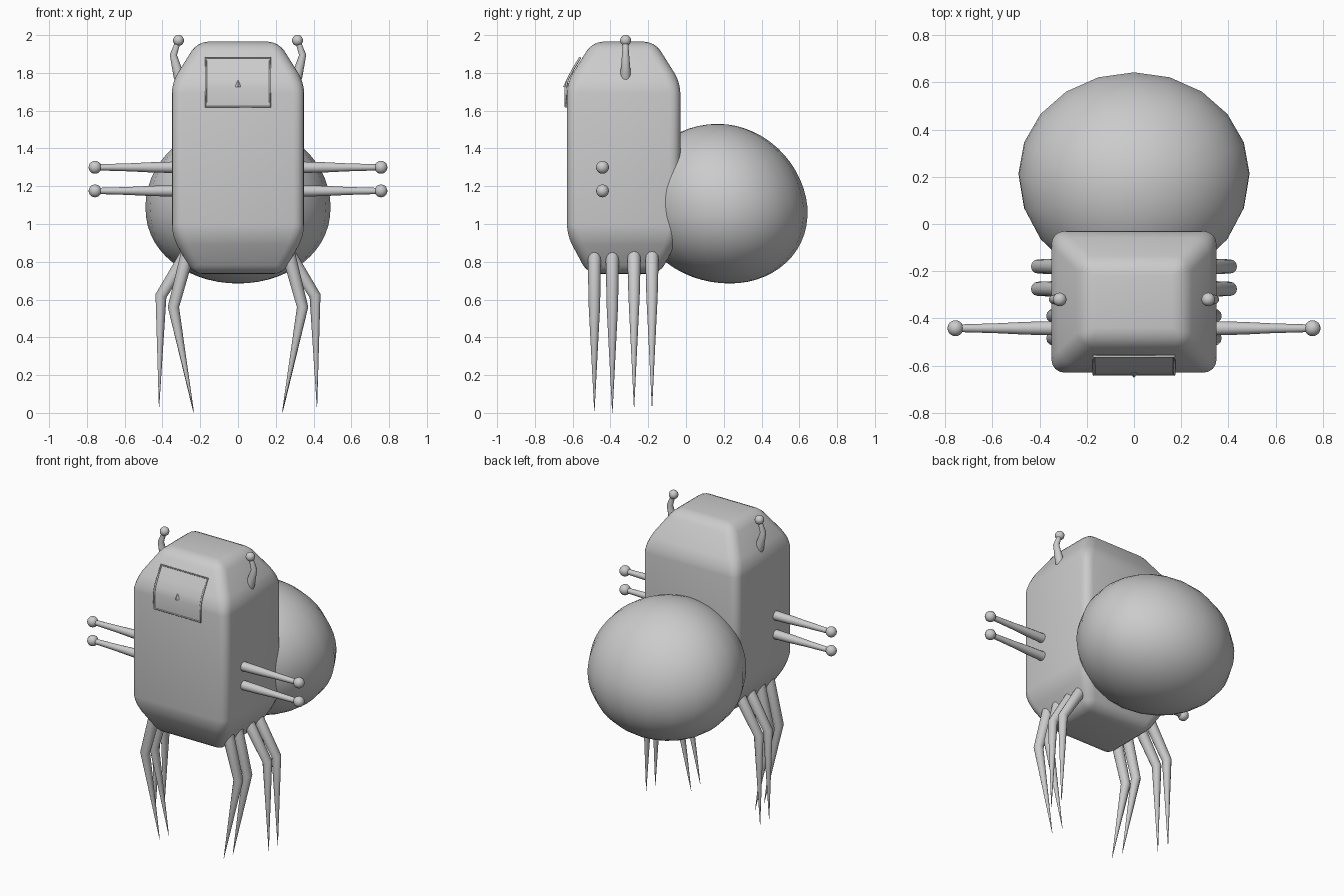
import bpy, bmesh, math
from mathutils import Vector

if "Cube" in bpy.data.objects:
    bpy.data.objects.remove(bpy.data.objects["Cube"])


def finish(name, bm, angle=35, smooth=True):
    me = bpy.data.meshes.new(name)
    bmesh.ops.recalc_face_normals(bm, faces=bm.faces)
    bm.to_mesh(me)
    bm.free()
    ob = bpy.data.objects.new(name, me)
    bpy.context.collection.objects.link(ob)
    if smooth:
        shade(ob, angle)
    return ob


def shade(ob, angle=35):
    bpy.ops.object.select_all(action='DESELECT')
    ob.select_set(True)
    bpy.context.view_layer.objects.active = ob
    bpy.ops.object.shade_smooth_by_angle(angle=math.radians(angle))


def tube(name, points, radii, cyclic=False, res=4):
    """Tapered tube along a path, turned into a mesh."""
    cu = bpy.data.curves.new(name, 'CURVE')
    cu.dimensions = '3D'
    cu.bevel_depth = 1.0
    cu.bevel_resolution = res
    cu.use_fill_caps = True
    sp = cu.splines.new('POLY')
    sp.points.add(len(points) - 1)
    for p, co, r in zip(sp.points, points, radii):
        p.co = (*co, 1)
        p.radius = r
    sp.use_cyclic_u = cyclic
    ob = bpy.data.objects.new(name, cu)
    bpy.context.collection.objects.link(ob)
    bpy.ops.object.select_all(action='DESELECT')
    ob.select_set(True)
    bpy.context.view_layer.objects.active = ob
    bpy.ops.object.convert(target='MESH')
    ob = bpy.context.view_layer.objects.active
    shade(ob, 50)
    return ob


def ball(name, co, r):
    bm = bmesh.new()
    bmesh.ops.create_uvsphere(bm, u_segments=16, v_segments=10, radius=r)
    bmesh.ops.translate(bm, verts=bm.verts, vec=Vector(co))
    return finish(name, bm)


# Body: stacked rectangles with rounded edges
bm = bmesh.new()
rings = []
for z, hx, hy in [(0.735, 0.24, 0.19), (0.94, 0.35, 0.30),
                  (1.75, 0.35, 0.30), (1.965, 0.215, 0.165)]:
    rings.append([bm.verts.new((sx * hx, -0.33 + sy * hy, z))
                  for sx, sy in [(-1, -1), (1, -1), (1, 1), (-1, 1)]])
bm.faces.new(rings[0])
bm.faces.new(rings[-1])
for a, b in zip(rings, rings[1:]):
    for i in range(4):
        j = (i + 1) % 4
        bm.faces.new((a[i], a[j], b[j], b[i]))
bmesh.ops.recalc_face_normals(bm, faces=bm.faces)
bmesh.ops.bevel(bm, geom=bm.edges[:], offset=0.055, segments=4, profile=0.5,
                affect='EDGES', clamp_overlap=True)
finish("body", bm)

# Abdomen: 20-sided egg, fuller underneath and leaning forward at the top
bm = bmesh.new()
bmesh.ops.create_uvsphere(bm, u_segments=20, v_segments=28, radius=1)
for v in bm.verts:
    x, y, z = v.co
    z = 0.44 * z if z > 0 else -0.405 * abs(z) ** 0.93
    y *= 0.43 if y > 0 else 0.47
    v.co = (0.49 * x, 0.213 + y - (0.1 if z > 0 else 0.05) * z, 1.09 + z)
finish("abdomen", bm)

# Face panel wrapped over the front bend, with a thin frame
bend = [(-0.636, 1.62), (-0.638, 1.72), (-0.626, 1.765), (-0.60, 1.815), (-0.561, 1.88)]
bm = bmesh.new()
cols = [[bm.verts.new((x, y, z)) for y, z in bend] for x in (-0.17, 0.17)]
for i in range(len(bend) - 1):
    bm.faces.new((cols[0][i], cols[1][i], cols[1][i + 1], cols[0][i + 1]))
finish("face_panel", bm)
loop = [(-0.17, y, z) for y, z in bend] + [(0.17, y, z) for y, z in reversed(bend)]
tube("face_frame", loop, [0.006] * len(loop), cyclic=True, res=2)

# Nose
bm = bmesh.new()
bmesh.ops.create_cone(bm, cap_ends=True, segments=4, radius1=0.018, radius2=0.002, depth=0.035)
bmesh.ops.translate(bm, verts=bm.verts, vec=(0, -0.633, 1.742))
finish("nose", bm, smooth=False)

for side, s in (("left", -1), ("right", 1)):
    # Arms with ball hands
    for i, z in enumerate((1.30, 1.175)):
        y = -0.442
        tube(f"arm_{side}_{i + 1}",
             [(s * x, y, z) for x in (0.30, 0.46, 0.58, 0.75)],
             [0.031, 0.027, 0.021, 0.016])
        ball(f"hand_{side}_{i + 1}", (s * 0.757, y, z), 0.034)

    # Antennae
    tube(f"antenna_{side}",
         [(s * 0.30, -0.32, 1.75), (s * 0.315, -0.32, 1.79),
          (s * 0.342, -0.32, 1.895), (s * 0.318, -0.32, 1.965)],
         [0.03, 0.028, 0.019, 0.014])
    ball(f"antenna_tip_{side}", (s * 0.315, -0.32, 1.972), 0.029)

    # Legs: two inward-pointing at the front, two wider at the back
    for i, (y, knee, tip) in enumerate([
            (-0.485, (0.342, 0.56), (0.235, 0.01)),
            (-0.39, (0.342, 0.56), (0.235, 0.0)),
            (-0.275, (0.408, 0.62), (0.418, 0.03)),
            (-0.18, (0.408, 0.62), (0.418, 0.03))]):
        tube(f"leg_{side}_{i + 1}",
             [(s * 0.265, y, 0.85), (s * knee[0], y, knee[1]), (s * tip[0], y, tip[1])],
             [0.036, 0.030, 0.001])
